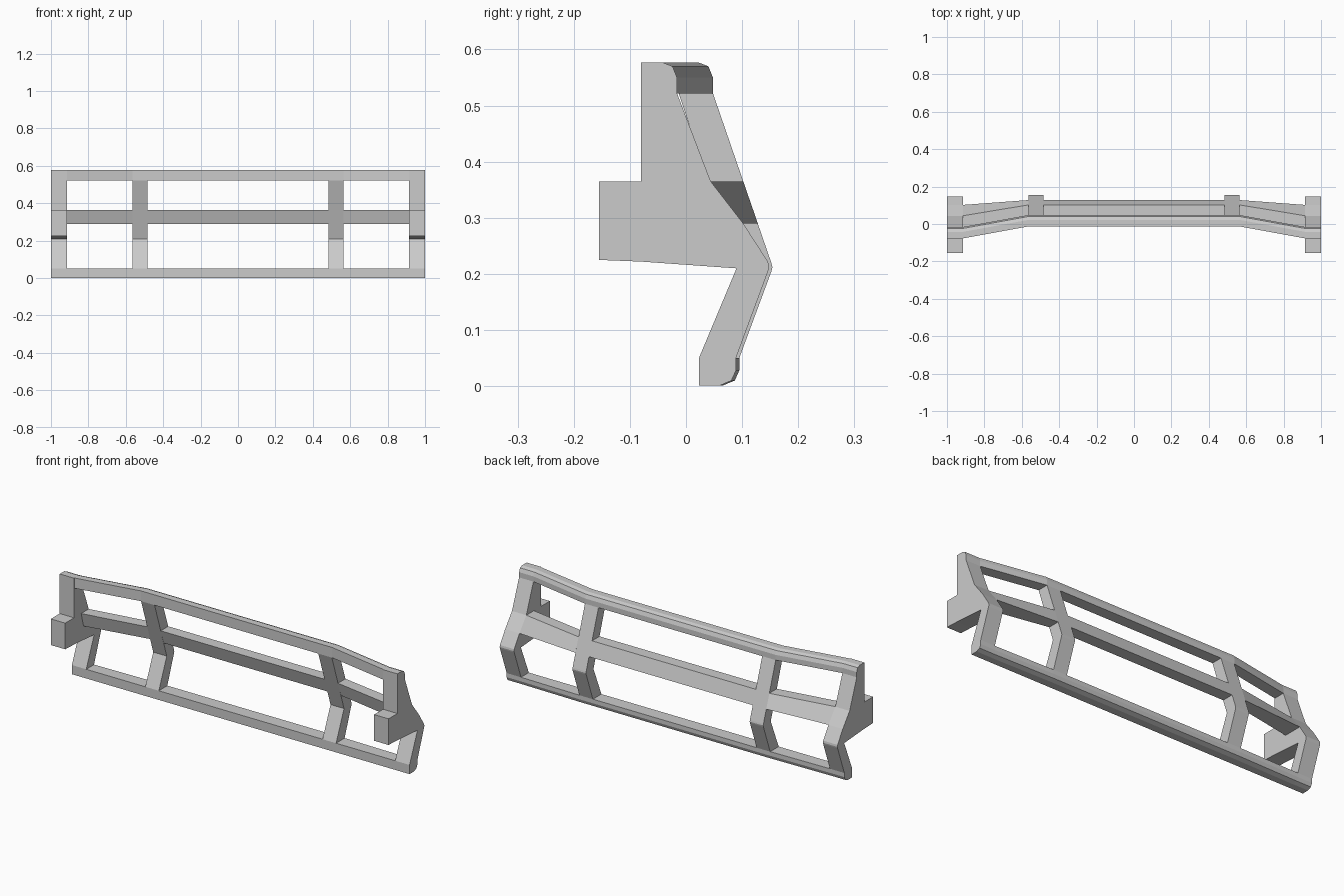
import bpy, bmesh

if "Cube" in bpy.data.objects:
    bpy.data.objects.remove(bpy.data.objects["Cube"])

# x stations: centre posts, bend of the bars, inner and outer side of end plates
POST_IN, BEND, END_IN, END = 0.485, 0.565, 0.915, 1.0


def loft(name, stations):
    """Skin matching (y, z) profiles placed at increasing x, and cap both ends."""
    bm = bmesh.new()
    rings = [[bm.verts.new((x, y, z)) for y, z in prof] for x, prof in stations]
    n = len(rings[0])
    for a, b in zip(rings, rings[1:]):
        for i in range(n):
            j = (i + 1) % n
            bm.faces.new((a[i], a[j], b[j], b[i]))
    caps = [bm.faces.new(rings[0]), bm.faces.new(rings[-1])]
    bmesh.ops.recalc_face_normals(bm, faces=bm.faces)
    bmesh.ops.triangulate(bm, faces=caps)
    me = bpy.data.meshes.new(name)
    bm.to_mesh(me)
    bm.free()
    ob = bpy.data.objects.new(name, me)
    bpy.context.collection.objects.link(ob)
    return ob


def mirrored(name, stations):
    """Build a right-hand part and its left-hand twin."""
    loft(name + "_right", stations)
    loft(name + "_left", [(-x, p) for x, p in reversed(stations)])


def bar(name, end, mid):
    loft(name, [(-END_IN, end), (-BEND, mid), (BEND, mid), (END_IN, end)])


# Top rail: chamfered rear edge, swept forward at the ends
def top_profile(dy):
    return [(-0.013 + dy, 0.522), (-0.013 + dy, 0.577), (0.022 + dy, 0.577),
            (0.040 + dy, 0.570), (0.048 + dy, 0.550), (0.048 + dy, 0.522)]


bar("top_rail", top_profile(-0.064), top_profile(0))


# Bottom rail: straight front, slightly bent chamfered rear
def low_profile(dy):
    return [(0.023, 0.05), (0.023, 0.001), (0.065 + dy, 0.001),
            (0.087 + dy, 0.010), (0.095 + dy, 0.028), (0.095 + dy, 0.05)]


bar("bottom_rail", low_profile(-0.006), low_profile(0))

# Middle rail: slanted centre span and twisted outer spans
mid = [(0.039, 0.365), (0.102, 0.365), (0.128, 0.29), (0.064, 0.29)]
mid_end = [(-0.02, 0.365), (0.044, 0.365), (0.102, 0.29), (0.0, 0.29)]
loft("middle_rail", [(-POST_IN, mid), (POST_IN, mid)])
mirrored("outer_middle_rail", [(BEND, mid), (END_IN, mid_end)])

# Kinked inner posts
post = [(-0.013, 0.522), (0.048, 0.522), (0.152, 0.22), (0.154, 0.212),
        (0.152, 0.204), (0.095, 0.05), (0.023, 0.05), (0.09, 0.21)]
mirrored("inner_post", [(POST_IN, post), (BEND, post)])

# End plates with forward mounting block
plate = [(-0.08, 0.577), (-0.042, 0.577), (-0.024, 0.570), (-0.016, 0.550),
         (-0.016, 0.522), (0.044, 0.365), (0.102, 0.29), (0.146, 0.222),
         (0.148, 0.212), (0.146, 0.204), (0.089, 0.05), (0.089, 0.028),
         (0.081, 0.010), (0.060, 0.001), (0.023, 0.001), (0.023, 0.05),
         (0.09, 0.21), (-0.08, 0.222), (-0.155, 0.225), (-0.155, 0.365),
         (-0.08, 0.365)]
mirrored("end_plate", [(END_IN, plate), (END, plate)])
